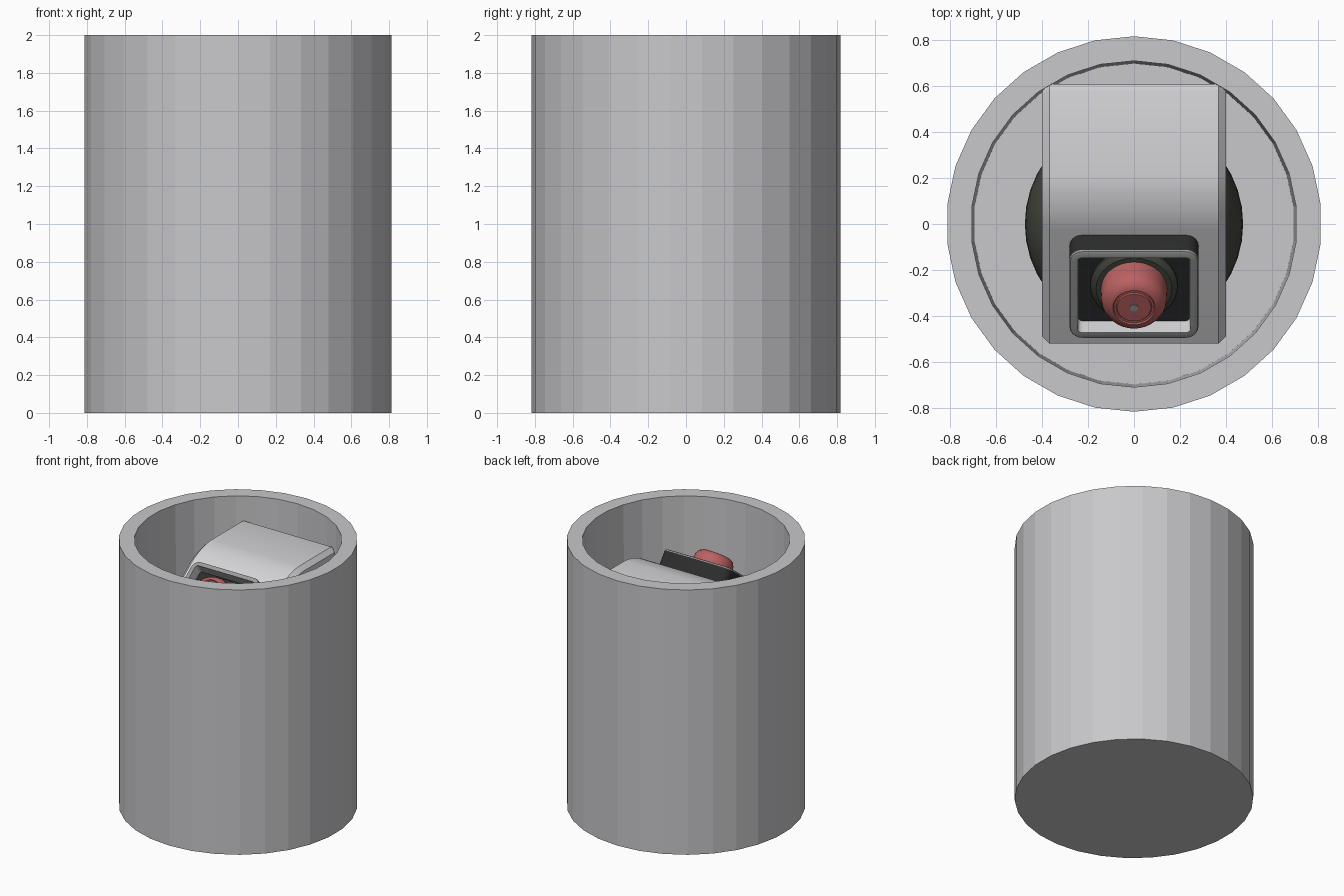
import bpy, bmesh, math
from mathutils import Matrix, Vector

cube = bpy.data.objects.get("Cube")
if cube:
    bpy.data.objects.remove(cube, do_unlink=True)


def material(name, r, g, b):
    m = bpy.data.materials.new(name)
    m.use_nodes = True
    m.diffuse_color = (r, g, b, 1)
    m.node_tree.nodes["Principled BSDF"].inputs["Base Color"].default_value = (r, g, b, 1)
    return m


CAN = material("can grey", 0.58, 0.58, 0.6)
SHELL = material("shell white", 0.66, 0.66, 0.68)
FRAME = material("frame grey", 0.33, 0.34, 0.34)
BLACK = material("matte black", 0.025, 0.025, 0.025)
OLIVE = material("dark olive", 0.06, 0.065, 0.05)
RED = material("lens red", 0.5, 0.12, 0.12)


def finish(bm, name, mats, smooth=None, matrix=None):
    bmesh.ops.recalc_face_normals(bm, faces=bm.faces)
    mesh = bpy.data.meshes.new(name)
    bm.to_mesh(mesh)
    bm.free()
    obj = bpy.data.objects.new(name, mesh)
    bpy.context.collection.objects.link(obj)
    for m in mats:
        mesh.materials.append(m)
    if matrix:
        obj.matrix_world = matrix
    if smooth:
        bpy.ops.object.select_all(action="DESELECT")
        obj.select_set(True)
        bpy.context.view_layer.objects.active = obj
        bpy.ops.object.shade_smooth_by_angle(angle=math.radians(smooth))
    return obj


def lathe(name, profile, sides, mat, smooth=None, matrix=None):
    """Spin a (radius, height) profile round the z axis."""
    bm = bmesh.new()
    verts = [bm.verts.new((0, r, z)) for r, z in profile]
    edges = [bm.edges.new(pair) for pair in zip(verts, verts[1:])]
    bmesh.ops.spin(bm, geom=verts + edges, cent=(0, 0, 0), axis=(0, 0, 1),
                   angle=math.tau, steps=sides)
    bmesh.ops.remove_doubles(bm, verts=bm.verts, dist=0.0005)
    return finish(bm, name, [mat], smooth, matrix)


# Open can with a thick, slightly tapered wall
lathe("can", [(0, 0), (0.817, 0), (0.817, 2), (0.71, 2), (0.698, 0.1), (0, 0.1)], 30, CAN)

# Head shell: side profile extruded across x, softened fold, chamfered sides
HALF = 0.4
bm = bmesh.new()
outline = [(0.61, 1.82), (0.08, 1.82), (-0.52, 1.37), (-0.52, 0.75), (0.61, 0.75)]
side = bm.faces.new([bm.verts.new((-HALF, y, z)) for y, z in outline])
ext = bmesh.ops.extrude_face_region(bm, geom=[side])["geom"]
bmesh.ops.translate(bm, vec=(2 * HALF, 0, 0),
                    verts=[v for v in ext if isinstance(v, bmesh.types.BMVert)])


def cross_edges(y):
    """Top edges that run across the head at depth y."""
    return [e for e in bm.edges
            if all(abs(v.co.y - y) < 0.001 and v.co.z > 1.8 for v in e.verts)]


bmesh.ops.bevel(bm, geom=cross_edges(0.08), offset=0.13, segments=6, profile=0.5, affect="EDGES")
bmesh.ops.bevel(bm, geom=cross_edges(0.61), offset=0.03, segments=3, profile=0.5, affect="EDGES")
rims = [e for e in bm.edges
        if all(abs(abs(v.co.x) - HALF) < 0.001 for v in e.verts)
        and e.verts[0].co.x * e.verts[1].co.x > 0]
bmesh.ops.bevel(bm, geom=rims, offset=0.032, segments=1, affect="EDGES")
finish(bm, "head_shell", [SHELL], 30)

# Dark ball core that bulges from both sides of the shell, on a post
bm = bmesh.new()
bmesh.ops.create_uvsphere(bm, u_segments=40, v_segments=24, radius=0.475,
                          matrix=Matrix.Translation((0, 0, 1.15)))
finish(bm, "ball_core", [OLIVE], 40)
lathe("support_post", [(0, 0.1), (0.15, 0.1), (0.15, 0.8), (0, 0.8)], 20, BLACK, 30)

# Eye parts share a frame lying on the sloping front of the head
EYE = Matrix.Translation((0, -0.31, 1.677)) @ Matrix.Rotation(math.atan2(3, 4), 4, "X")

# Eye housing: rounded box with a framed recess
WIDTH, HEIGHT, DEPTH, LIP = 0.56, 0.475, 0.16, 0.034
bm = bmesh.new()
bmesh.ops.create_cube(bm, size=1, matrix=Matrix.Translation((0, 0, -DEPTH / 2))
                      @ Matrix.Diagonal((WIDTH, HEIGHT, DEPTH, 1)))
uprights = [e for e in bm.edges if abs(e.verts[0].co.z - e.verts[1].co.z) > 0.1]
bmesh.ops.bevel(bm, geom=uprights, offset=0.055, segments=5, profile=0.5, affect="EDGES")
bm.normal_update()
front = max(bm.faces, key=lambda f: f.calc_center_median().z)
rim = [e for e in front.edges]
bmesh.ops.bevel(bm, geom=rim, offset=0.012, segments=2, profile=0.5, affect="EDGES")
bm.normal_update()
front = max(bm.faces, key=lambda f: f.calc_center_median().z)
for f in bm.faces:
    f.material_index = 0
ring = bmesh.ops.inset_region(bm, faces=[front], thickness=LIP - 0.012)["faces"]
for f in ring:
    f.material_index = 1
pushed = bmesh.ops.inset_region(bm, faces=[front], thickness=0.004, depth=-0.08)["faces"]
for f in pushed:
    f.material_index = 2
front.material_index = 0
for f in bm.faces:
    if -0.02 < f.calc_center_median().z < -0.0005 and f.normal.z > 0.1:
        f.material_index = 1
finish(bm, "eye_housing", [BLACK, FRAME, SHELL], 30, EYE)

# Iris ring and domed lens barrel with a stepped tip
lathe("iris_ring", [(0.14, -0.08), (0.19, -0.08), (0.19, -0.068), (0.165, -0.05), (0.14, -0.05)],
      32, OLIVE, 30, EYE)
lathe("lens_barrel", [(0, -0.08), (0.143, -0.08), (0.143, 0.02), (0.138, 0.05), (0.125, 0.075),
                      (0.1, 0.09), (0.092, 0.091), (0.088, 0.084), (0.078, 0.084),
                      (0.074, 0.09), (0, 0.09)], 32, RED, 35, EYE)
lathe("lens_glint", [(0, 0.089), (0.018, 0.089), (0.018, 0.093), (0, 0.093)], 12, FRAME, None, EYE)
